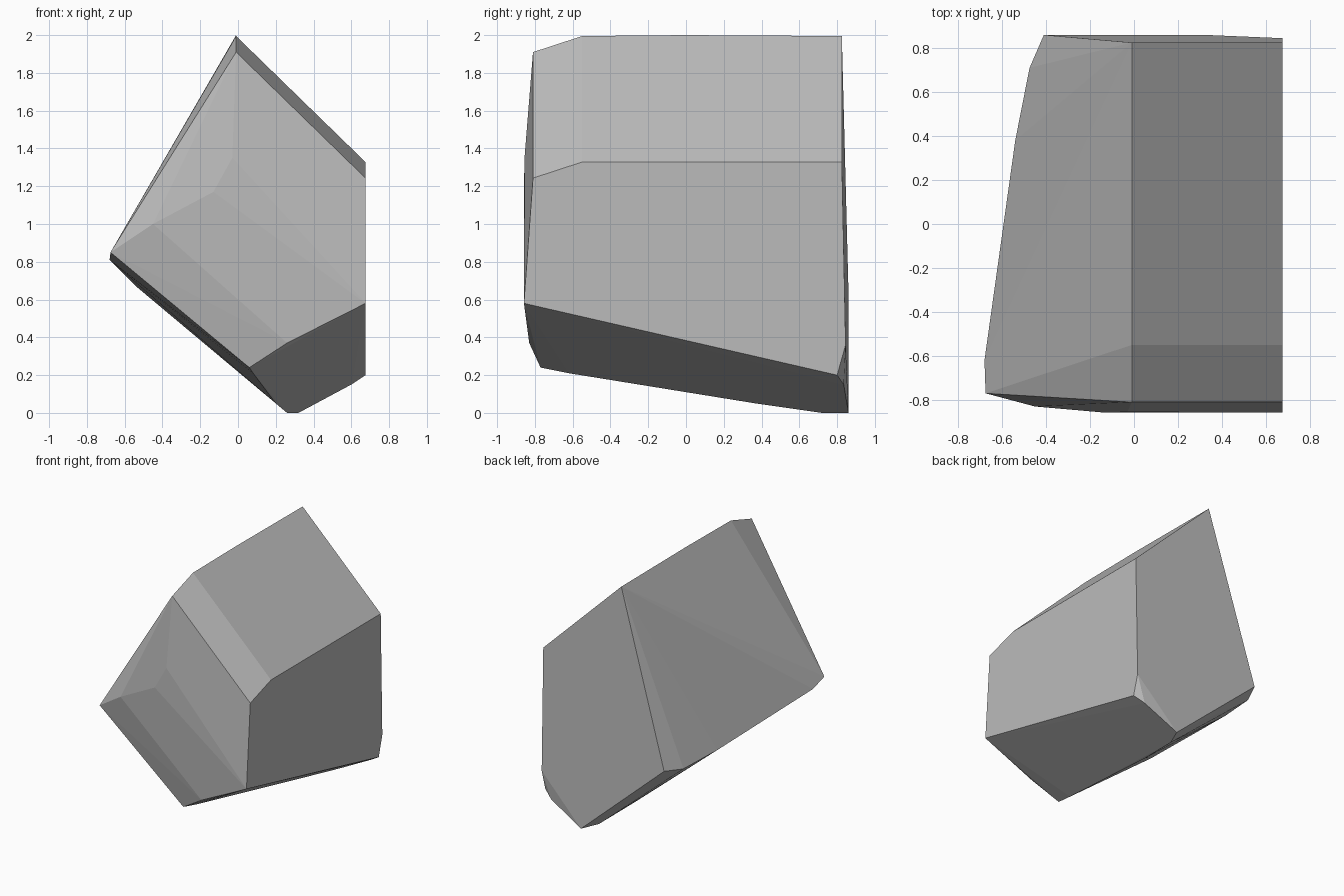
import bpy
import bmesh
import math

# Remove the default cube only
default_cube = bpy.data.objects.get("Cube")
if default_cube:
    bpy.data.objects.remove(default_cube, do_unlink=True)


def flat_material(name, value):
    """Plain matt grey with the same viewport and render colour."""
    material = bpy.data.materials.new(name)
    material.use_nodes = True
    colour = (value, value, value, 1)
    material.diffuse_color = colour
    shader = material.node_tree.nodes["Principled BSDF"]
    shader.inputs["Base Color"].default_value = colour
    shader.inputs["Roughness"].default_value = 0.9
    return material


def convex_stone(name, corners, material):
    """Wrap the corner points in a convex skin with flat facets."""
    mesh = bpy.data.meshes.new(name)
    bm = bmesh.new()
    for corner in corners:
        bm.verts.new(corner)
    hull = bmesh.ops.convex_hull(bm, input=bm.verts[:])
    inner = {v for v in hull["geom_interior"] + hull["geom_unused"]
             if isinstance(v, bmesh.types.BMVert)}
    bmesh.ops.delete(bm, geom=list(inner), context="VERTS")
    # Merge triangles that lie in one facet
    bmesh.ops.dissolve_limit(bm, angle_limit=math.radians(1),
                             verts=bm.verts[:], edges=bm.edges[:])
    bmesh.ops.recalc_face_normals(bm, faces=bm.faces[:])
    bm.to_mesh(mesh)
    bm.free()
    mesh.materials.append(material)
    stone = bpy.data.objects.new(name, mesh)
    bpy.context.collection.objects.link(stone)
    return stone


side = 0.675   # flat side plane
corners = []

# Roof: ridge and eave share one outline, chamfered at the front
for y, ridge_height in ((-0.81, 1.91), (-0.55, 1.995), (0, 2), (0.825, 1.995)):
    corners += [(-0.01, y, ridge_height), (side, y, ridge_height - 0.667)]

# Front: shallow stepped bands, each with a left and a right end
corners += [(-0.03, -0.855, 1.35)]
corners += [(-0.13, -0.858, 1.17), (side, -0.858, 0.58)]
corners += [(-0.45, -0.83, 1), (0.26, -0.83, 0.37)]
corners += [(-0.675, -0.77, 0.85), (0.06, -0.77, 0.24)]

# Lower left facet: upper and lower edges running towards the back
corners += [(-0.68, -0.62, 0.81), (0.08, -0.62, 0.21)]
corners += [(-0.54, 0.38, 0.67), (0.2, 0.37, 0.05)]
corners += [(-0.475, 0.71, 0.63), (0.26, 0.72, 0)]

# Back: lower corners and the small clipped corner at the side
corners += [(-0.41, 0.86, 0.65), (0.32, 0.86, 0)]
corners += [(side, 0.845, 0.36), (0.6, 0.835, 0.15), (side, 0.8, 0.2)]

convex_stone("rock", corners, flat_material("stone grey", 0.5))
